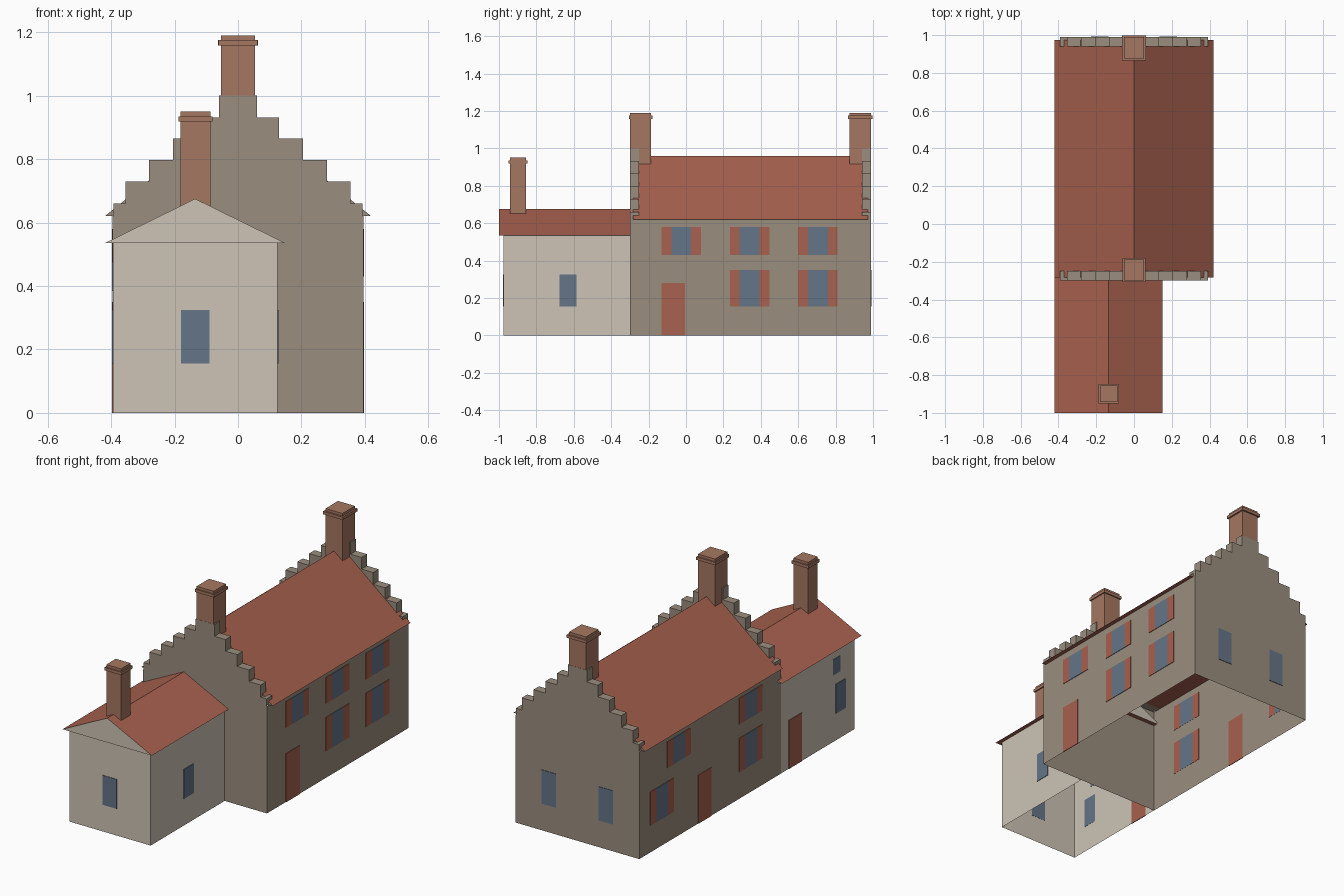
import bpy, bmesh

cube = bpy.data.objects.get("Cube")
if cube:
    bpy.data.objects.remove(cube)


def material(name, rgb):
    """Flat material from display-referred 0-255 values."""
    linear = [((c / 255 + 0.055) / 1.055) ** 2.4 for c in rgb] + [1]
    mat = bpy.data.materials.new(name)
    mat.use_nodes = True
    mat.diffuse_color = linear
    bsdf = mat.node_tree.nodes["Principled BSDF"]
    bsdf.inputs["Base Color"].default_value = linear
    bsdf.inputs["Roughness"].default_value = 0.9
    return mat


STONE = material("stone", (154, 141, 126))
RENDER = material("pale render", (205, 196, 182))
RED = material("brick red", (168, 97, 79))
BRICK = material("chimney brick", (166, 119, 97))
GLASS = material("window blue", (101, 117, 135))


def finish(bm, name, *mats):
    bmesh.ops.recalc_face_normals(bm, faces=bm.faces)
    mesh = bpy.data.meshes.new(name)
    bm.to_mesh(mesh)
    bm.free()
    for mat in mats:
        mesh.materials.append(mat)
    obj = bpy.data.objects.new(name, mesh)
    bpy.context.collection.objects.link(obj)
    return obj


def add_box(bm, x, y, z):
    verts = bmesh.ops.create_cube(bm, size=1)["verts"]
    for v in verts:
        for i, (lo, hi) in enumerate((x, y, z)):
            v.co[i] = hi if v.co[i] > 0 else lo
    return verts


def box(name, x, y, z, mat):
    bm = bmesh.new()
    add_box(bm, x, y, z)
    return finish(bm, name, mat)


def walls(name, x, y, height, mat, open_back=False):
    """Hollow wall shell, open at top and bottom."""
    bm = bmesh.new()
    add_box(bm, x, y, (0, height))
    bm.normal_update()
    gone = [f for f in bm.faces if abs(f.normal.z) > 0.5
            or (open_back and f.normal.y > 0.5)]
    bmesh.ops.delete(bm, geom=gone, context="FACES")
    return finish(bm, name, mat)


def prism(name, profile, y, *mats):
    """Extrude an x-z profile along y; end caps use the second material."""
    bm = bmesh.new()
    cap = bm.faces.new([bm.verts.new((px, y[0], pz)) for px, pz in profile])
    ext = bmesh.ops.extrude_face_region(bm, geom=[cap], use_keep_orig=True)
    for v in ext["geom"]:
        if isinstance(v, bmesh.types.BMVert):
            v.co.y = y[1]
    bm.normal_update()
    for f in bm.faces:
        f.material_index = int(abs(f.normal.y) > 0.9 and len(mats) > 1)
    return finish(bm, name, *mats)


def roof(name, x, y, eaves, ridge, end_mat):
    mid = (x[0] + x[1]) / 2
    prism(name, [(x[0], eaves), (x[1], eaves), (mid, ridge)], y, RED, end_mat)


def chimney(name, x, y, z, lip=0.007):
    """Shaft with a thin projecting band below the top."""
    box(name, x, y, z, BRICK)
    box(name + "_band", (x[0] - lip, x[1] + lip), (y[0] - lip, y[1] + lip),
        (z[1] - 0.032, z[1] - 0.015), BRICK)


def plate(name, axis, at, side, span, z, mat, depth=0.003):
    """Thin panel on a wall at coordinate `at`, facing `side` along `axis`."""
    thick = sorted((at - side * 0.001, at + side * depth))
    if axis == "x":
        box(name, thick, span, z, mat)
    else:
        box(name, span, thick, z, mat)


# Main house
HALF, FRONT, BACK, EAVES = 0.395, -0.30, 0.99, 0.62
walls("house_walls", (-HALF, HALF), (FRONT, BACK), EAVES, STONE)
roof("house_roof", (-0.42, 0.42), (-0.283, 0.973), EAVES, 0.96, STONE)

# Stepped gables
steps = [(0.393, 0.66), (0.355, 0.73), (0.28, 0.797),
         (0.205, 0.865), (0.13, 0.932), (0.06, 1.0)]
right_half = [(HALF, EAVES)]
right_half[0] = (steps[0][0], EAVES)
for i, (w, top) in enumerate(steps):
    right_half.append((w, top))
    if i + 1 < len(steps):
        right_half.append((steps[i + 1][0], top))
outline = right_half + [(-w, z) for w, z in reversed(right_half)]
prism("front_gable", outline, (FRONT, -0.25), STONE)
prism("back_gable", outline, (0.94, BACK), STONE)

# House chimneys
chimney("front_chimney", (-0.054, 0.054), (-0.299, -0.187), (0.85, 1.19))
chimney("back_chimney", (-0.054, 0.054), (0.875, 0.989), (0.85, 1.19), 0.009)

# Annex
AX, AY = (-0.394, 0.125), (-0.975, FRONT)
walls("annex_walls", AX, AY, 0.535, RENDER, open_back=True)
roof("annex_roof", (-0.42, 0.15), (-1.0, -0.275), 0.535, 0.675, RENDER)
chimney("annex_chimney", (-0.181, -0.087), (-0.942, -0.855), (0.58, 0.95))

# Shuttered windows and doors of the house
LOW, HIGH, DOOR = (0.155, 0.35), (0.43, 0.58), (0, 0.28)


def shuttered(name, side, centre, z):
    at = side * HALF
    plate(name + "_pane", "x", at, side, (centre - 0.053, centre + 0.053), z, GLASS)
    for s, label in ((-1, "front"), (1, "rear")):
        span = sorted((centre + s * 0.053, centre + s * 0.106))
        plate(f"{name}_{label}_shutter", "x", at, side, span, z, RED)


layout = {
    ("left", 1): [(-0.025, HIGH), (0.34, HIGH), (0.705, HIGH),
                  (0.34, LOW), (0.705, LOW)],
    ("right", -1): [(-0.025, HIGH), (0.63, HIGH), (-0.025, LOW), (0.785, LOW)],
}
for (label, side), windows in layout.items():
    for i, (centre, z) in enumerate(windows):
        shuttered(f"{label}_window_{i + 1}", side, centre, z)
plate("left_door", "x", HALF, 1, (-0.13, -0.005), DOOR, RED)
plate("right_door", "x", -HALF, -1, (0.335, 0.455), DOOR, RED)

# Plain windows in the back gable wall
for label, c in (("left", 0.182), ("right", -0.182)):
    plate(f"back_{label}_window", "y", BACK, 1, (c - 0.046, c + 0.046), LOW, GLASS)

# Annex openings
SILL = (0.155, 0.325)
plate("annex_front_window", "y", AY[0], -1, (-0.18, -0.09), SILL, GLASS)
plate("annex_left_window", "x", AX[1], 1, (-0.675, -0.585), SILL, GLASS)
plate("annex_right_window", "x", AX[0], -1, (-0.89, -0.80), SILL, GLASS)
plate("annex_small_window", "x", AX[0], -1, (-0.84, -0.775), (0.385, 0.475), GLASS)
plate("annex_door", "x", AX[0], -1, (-0.49, -0.37), DOOR, RED)
